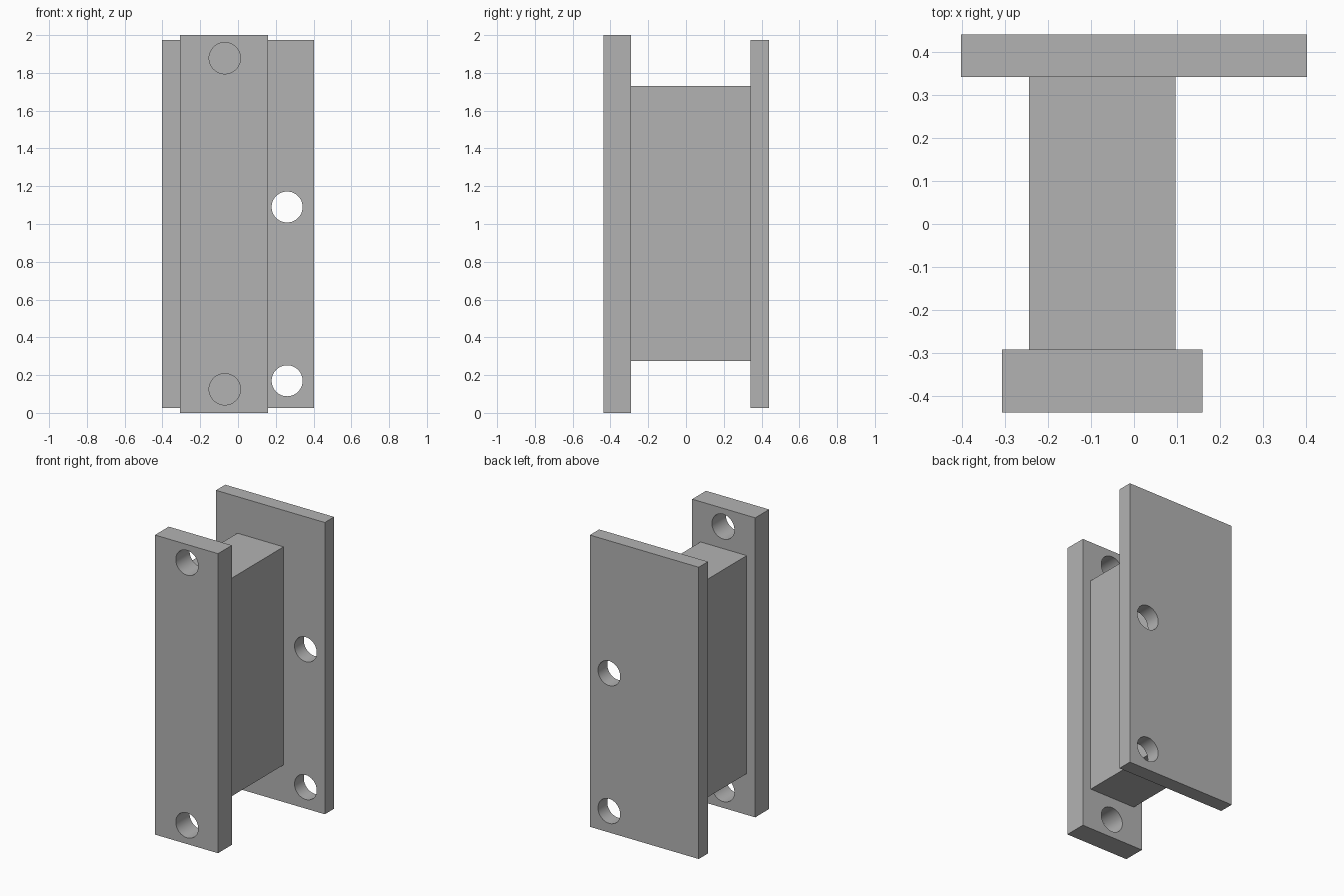
import bpy
import math

if "Cube" in bpy.data.objects:
    bpy.data.objects.remove(bpy.data.objects["Cube"], do_unlink=True)

grey = bpy.data.materials.new("plain grey")
grey.use_nodes = True
colour = (0.45, 0.45, 0.45, 1)
grey.diffuse_color = colour
grey.node_tree.nodes["Principled BSDF"].inputs["Base Color"].default_value = colour


def box(name, x, y, z):
    """Block spanning the given (low, high) range on each axis."""
    spans = (x, y, z)
    bpy.ops.mesh.primitive_cube_add(size=1, location=[(a + b) / 2 for a, b in spans])
    ob = bpy.context.object
    ob.name = name
    ob.scale = [b - a for a, b in spans]
    bpy.ops.object.transform_apply(location=False, rotation=False, scale=True)
    ob.data.materials.append(grey)
    return ob


def drill(plate, x, heights, radius):
    """Cut round holes through the plate along y."""
    for z in heights:
        bpy.ops.mesh.primitive_cylinder_add(
            vertices=64, radius=radius, depth=0.4,
            location=(x, plate.location.y, z), rotation=(math.pi / 2, 0, 0))
        cutter = bpy.context.object
        cutter.hide_render = True
        cutter.data.materials.append(grey)
        bpy.ops.object.select_all(action="DESELECT")
        plate.select_set(True)
        bpy.context.view_layer.objects.active = plate
        mod = plate.modifiers.new("bolt hole", "BOOLEAN")
        mod.operation = "DIFFERENCE"
        mod.solver = "EXACT"
        mod.object = cutter
        bpy.ops.object.modifier_apply(modifier=mod.name)
        bpy.data.objects.remove(cutter, do_unlink=True)
    bpy.ops.object.shade_smooth_by_angle(angle=math.radians(30))


# Narrow front plate with a hole near each end
front_plate = box("front_plate", (-0.307, 0.159), (-0.438, -0.292), (0, 2))
drill(front_plate, -0.07, (0.125, 1.878), 0.083)

# Wide back plate with two holes along its left side
back_plate = box("back_plate", (-0.402, 0.402), (0.342, 0.44), (0.027, 1.975))
drill(back_plate, 0.26, (0.17, 1.09), 0.082)

# Solid block joining the plates
box("spacer_block", (-0.244, 0.097), (-0.292, 0.342), (0.275, 1.731))
